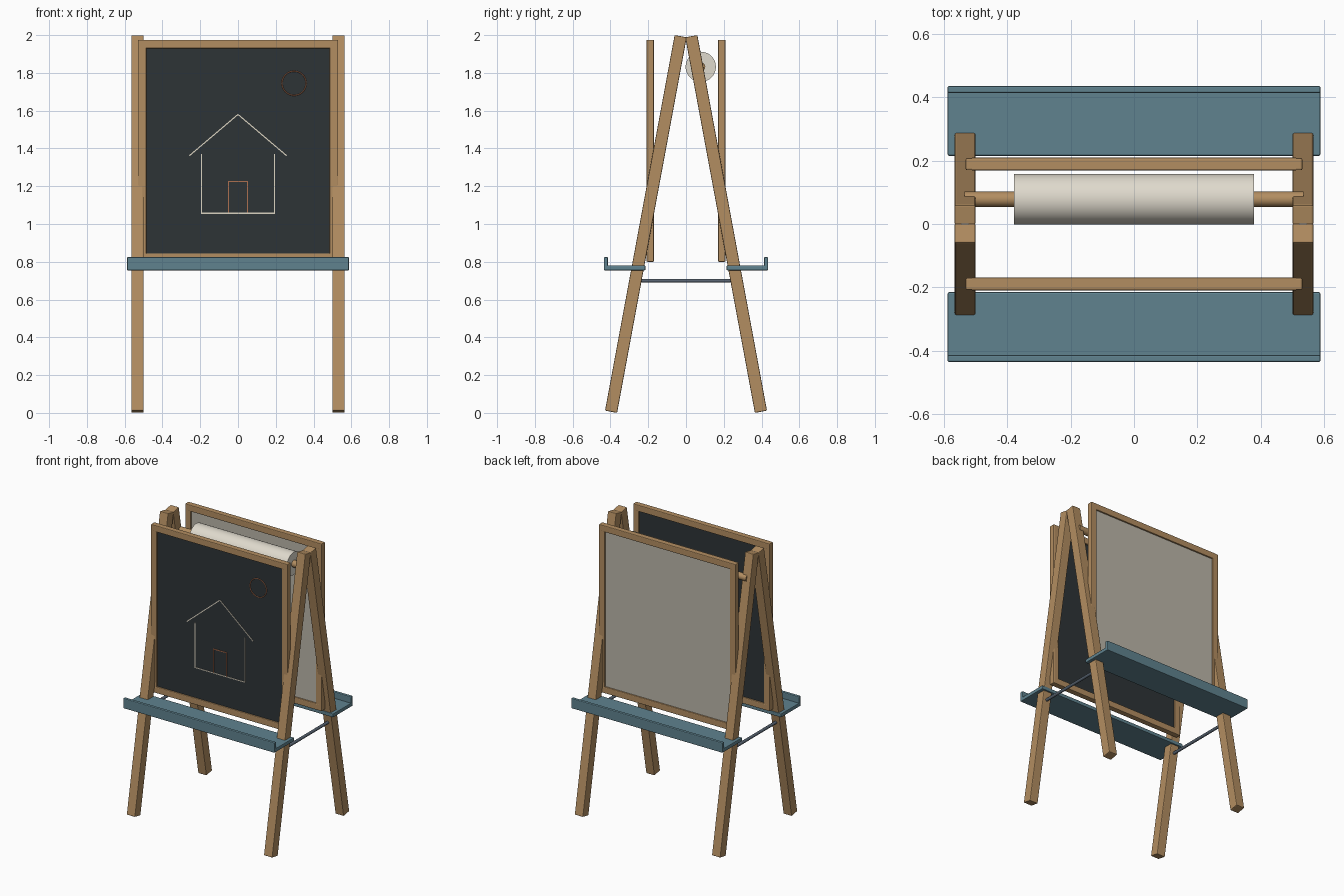
import bpy, bmesh, math
from mathutils import Matrix, Vector

if "Cube" in bpy.data.objects:
    bpy.data.objects.remove(bpy.data.objects["Cube"])


def material(name, rgb):
    m = bpy.data.materials.new(name)
    m.diffuse_color = (*rgb, 1)
    m.use_nodes = True
    m.node_tree.nodes["Principled BSDF"].inputs["Base Color"].default_value = m.diffuse_color
    return m


WOOD = material("wood", (0.45, 0.27, 0.12))
BLUE = material("blue_paint", (0.115, 0.225, 0.275))
SLATE = material("chalkboard", (0.027, 0.034, 0.037))
WHITE = material("whiteboard", (0.50, 0.47, 0.40))
PAPER = material("paper", (0.74, 0.70, 0.61))
METAL = material("metal", (0.10, 0.13, 0.17))
CHALK = material("chalk", (0.72, 0.66, 0.54))
ORANGE = material("orange_chalk", (0.42, 0.16, 0.08))


def finish(name, bm, mat):
    me = bpy.data.meshes.new(name)
    bm.to_mesh(me)
    bm.free()
    me.materials.append(mat)
    ob = bpy.data.objects.new(name, me)
    bpy.context.collection.objects.link(ob)
    return ob


def box(name, loc, size, mat, rot_x=0, rot_y=0, bevel=0.005):
    bm = bmesh.new()
    bmesh.ops.create_cube(bm, size=1, matrix=Matrix.Diagonal((*size, 1)))
    ob = finish(name, bm, mat)
    ob.location = loc
    ob.rotation_euler = (rot_x, rot_y, 0)
    if bevel:
        mod = ob.modifiers.new("bevel", "BEVEL")
        mod.width = bevel
        mod.segments = 2
    return ob


def rod(name, a, b, r, mat, segments=32):
    a, b = Vector(a), Vector(b)
    d = b - a
    bm = bmesh.new()
    bmesh.ops.create_cone(bm, cap_ends=True, segments=segments, radius1=r,
                          radius2=r, depth=d.length)
    for f in bm.faces:
        f.smooth = len(f.verts) == 4
    for e in bm.edges:
        e.smooth = all(len(f.verts) == 4 for f in e.link_faces)
    ob = finish(name, bm, mat)
    ob.location = (a + b) / 2
    ob.rotation_euler = d.to_track_quat('Z', 'Y').to_euler()
    return ob


TILT = math.radians(10.5)
W = 0.065
LEG = (2 - W * math.sin(TILT)) / math.cos(TILT)

for s, side in ((-1, "front"), (1, "back")):
    # splayed legs
    for x, lr in ((-0.5325, "left"), (0.5325, "right")):
        box(f"{side}_leg_{lr}", (x, s * 0.2125, 1), (W, W, LEG), WOOD, rot_x=s * TILT)

    # framed board
    y = s * 0.189
    for x, lr in ((-0.508, "left"), (0.508, "right")):
        box(f"{side}_frame_stile_{lr}", (x, y, 1.3875), (0.045, 0.039, 1.175), WOOD)
    for z, tb in ((0.8225, "bottom"), (1.9525, "top")):
        box(f"{side}_frame_rail_{tb}", (0, y, z), (1.03, 0.04, 0.045), WOOD)
    box(f"{side}_board_panel", (0, y, 1.3875), (1.0, 0.02, 1.11),
        SLATE if s < 0 else WHITE, bevel=0)

    # tray with lip
    box(f"{side}_tray_shelf", (0, s * 0.325, 0.7675), (1.175, 0.22, 0.026), BLUE)
    box(f"{side}_tray_lip", (0, s * 0.424, 0.79), (1.175, 0.022, 0.07), BLUE)

# spreader bars and hinge pins
for x, lr in ((-0.5325, "left"), (0.5325, "right")):
    rod(f"spreader_bar_{lr}", (x, -0.25, 0.70), (x, 0.25, 0.70), 0.01, METAL, 16)
    rod(f"hinge_pin_{lr}", (x - 0.012, 0, 1.977), (x + 0.012, 0, 1.977), 0.012, METAL, 16)

# paper roll on its dowel
rod("roll_dowel", (-0.535, 0.078, 1.832), (0.535, 0.078, 1.832), 0.024, WOOD)
rod("paper_roll", (-0.378, 0.078, 1.832), (0.378, 0.078, 1.832), 0.08, PAPER, 48)

# chalk drawing
YC = -0.200


def stroke(name, a, b, mat):
    (x0, z0), (x1, z1) = a, b
    length = math.hypot(x1 - x0, z1 - z0)
    box(name, ((x0 + x1) / 2, YC, (z0 + z1) / 2), (length, 0.004, 0.006), mat,
        rot_y=-math.atan2(z1 - z0, x1 - x0), bevel=0)


stroke("house_base", (-0.196, 1.057), (0.196, 1.057), CHALK)
stroke("door_top", (-0.052, 1.225), (0.052, 1.225), ORANGE)
for s, lr in ((-1, "left"), (1, "right")):
    stroke(f"house_wall_{lr}", (s * 0.193, 1.057), (s * 0.193, 1.37), CHALK)
    stroke(f"house_roof_{lr}", (s * 0.257, 1.362), (0, 1.58), CHALK)
    stroke(f"door_side_{lr}", (s * 0.05, 1.057), (s * 0.05, 1.225), ORANGE)

bpy.ops.mesh.primitive_torus_add(major_radius=0.064, minor_radius=0.003,
                                 major_segments=40, minor_segments=8,
                                 location=(0.297, YC, 1.745),
                                 rotation=(math.pi / 2, 0, 0))
sun = bpy.context.object
sun.name = "chalk_sun"
sun.data.materials.append(ORANGE)
bpy.ops.object.shade_smooth()
